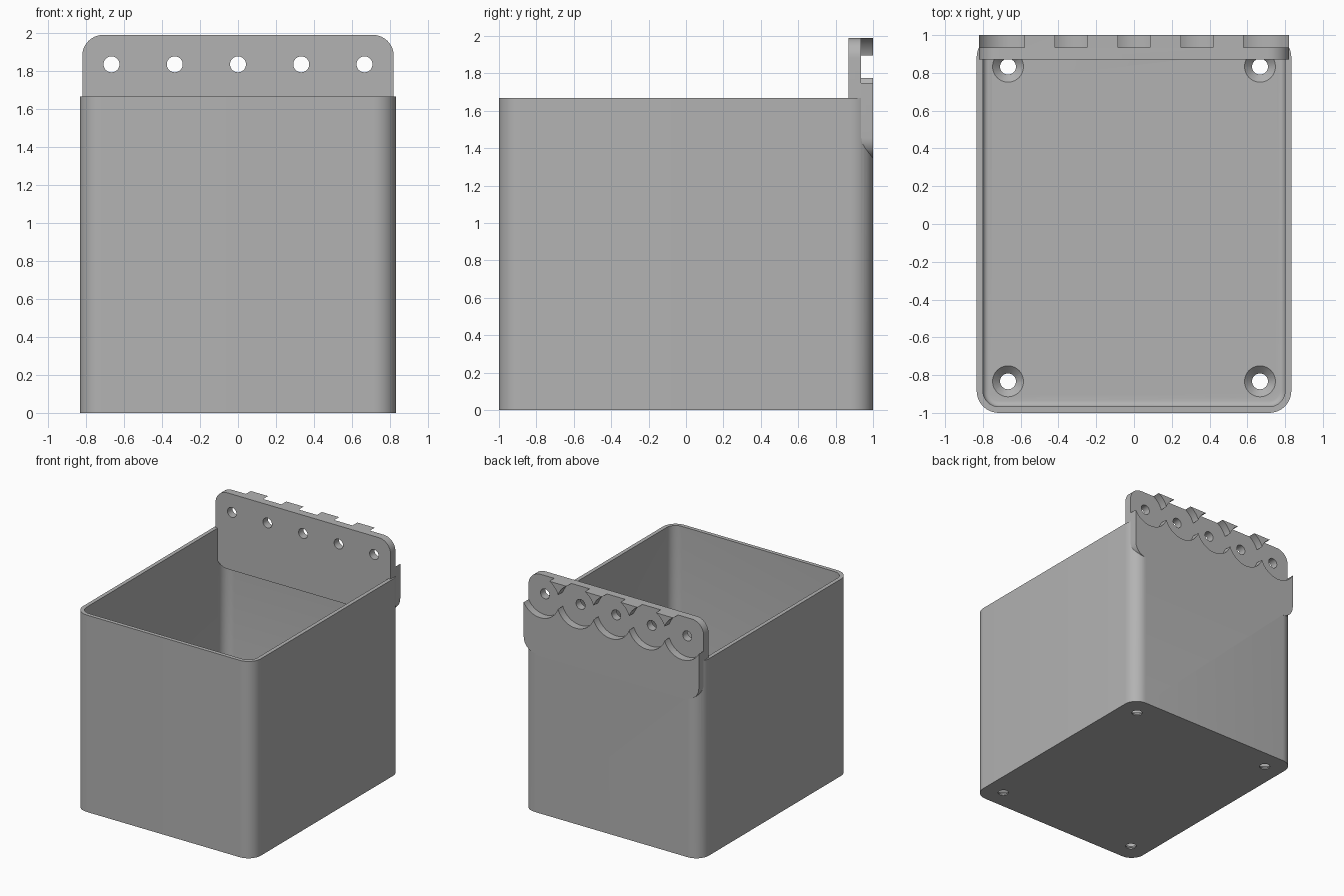
import bpy, bmesh
from math import sin, cos, pi, radians
from mathutils import Matrix, Vector

if "Cube" in bpy.data.objects:
    bpy.data.objects.remove(bpy.data.objects["Cube"], do_unlink=True)

grey = bpy.data.materials.new("plain_grey")
grey.use_nodes = True
colour = (0.45, 0.45, 0.45, 1)
grey.diffuse_color = colour
grey.node_tree.nodes["Principled BSDF"].inputs["Base Color"].default_value = colour

# Main sizes
HALF_X, HALF_Y, RIM = 0.833, 1.0, 1.667
WALL, FLOOR, CORNER = 0.033, 0.05, 0.117
PLATE_X, PLATE_FRONT, PLATE_LOW, PLATE_TOP = 0.82, 0.87, 1.345, 1.99
HOLE_Z, PITCH, POCKET_FLOOR = 1.835, 0.333, 0.935
UPRIGHT = Matrix.Rotation(radians(90), 4, "X")


def finish(bm, name):
    bmesh.ops.recalc_face_normals(bm, faces=bm.faces)
    mesh = bpy.data.meshes.new(name)
    bm.to_mesh(mesh)
    bm.free()
    mesh.materials.append(grey)
    ob = bpy.data.objects.new(name, mesh)
    bpy.context.collection.objects.link(ob)
    return ob


def rounded_block(name, hx, hy, radius, low, high, fillet=0, matrix=Matrix()):
    """Rounded rectangle extruded along z, with an optional filleted lower rim."""
    bm = bmesh.new()
    steps, verts = 10, []
    for quarter, (sx, sy) in enumerate([(1, 1), (-1, 1), (-1, -1), (1, -1)]):
        for i in range(steps + 1):
            a = (quarter + i / steps) * pi / 2
            verts.append(bm.verts.new((sx * (hx - radius) + radius * cos(a),
                                       sy * (hy - radius) + radius * sin(a), low)))
    base = bm.faces.new(verts)
    top = bmesh.ops.extrude_face_region(bm, geom=[base], use_keep_orig=True)["geom"]
    bmesh.ops.translate(bm, vec=(0, 0, high - low),
                        verts=[v for v in top if isinstance(v, bmesh.types.BMVert)])
    if fillet:
        rim = [e for e in bm.edges if all(abs(v.co.z - low) < 1e-5 for v in e.verts)]
        bmesh.ops.bevel(bm, geom=rim, offset=fillet, segments=4, profile=0.5, affect="EDGES")
    bmesh.ops.transform(bm, matrix=matrix, verts=bm.verts)
    return finish(bm, name)


def cone(name, r1, r2, depth, centre, turn=Matrix(), sides=48):
    bm = bmesh.new()
    bmesh.ops.create_cone(bm, cap_ends=True, segments=sides, radius1=r1, radius2=r2,
                          depth=depth, matrix=Matrix.Translation(Vector(centre)) @ turn)
    return finish(bm, name)


def combine(target, other, operation):
    mod = target.modifiers.new(operation.lower(), "BOOLEAN")
    mod.object, mod.operation, mod.solver = other, operation, "EXACT"
    bpy.context.view_layer.objects.active = target
    bpy.ops.object.modifier_apply(modifier=mod.name)
    bpy.data.objects.remove(other, do_unlink=True)


# Open bin with thin walls and a filleted inner floor
storage_bin = rounded_block("storage_bin", HALF_X, HALF_Y, CORNER, 0, RIM)
combine(storage_bin, rounded_block("cavity", HALF_X - WALL, HALF_Y - WALL, CORNER - WALL,
                                   FLOOR, RIM + 0.2, fillet=0.03), "DIFFERENCE")

# Countersunk screw holes in the floor
for x in (-0.667, 0.667):
    for y in (-0.833, 0.833):
        combine(storage_bin, cone("screw_hole", 0.042, 0.042, 0.4, (x, y, 0), sides=32),
                "DIFFERENCE")
        combine(storage_bin, cone("countersink", 0.04, 0.084, 0.044, (x, y, FLOOR - 0.02),
                                  sides=32), "DIFFERENCE")

# Hanging plate across the back, flush with the outer wall
middle = (PLATE_LOW + PLATE_TOP) / 2
plate = rounded_block("hanging_plate", PLATE_X, (PLATE_TOP - PLATE_LOW) / 2, 0.11,
                      -HALF_Y, -PLATE_FRONT,
                      matrix=Matrix.Translation((0, 0, middle)) @ UPRIGHT)
combine(storage_bin, plate, "UNION")

# Overlapping round pockets and through holes along the plate
for i in range(-2, 3):
    x = i * PITCH
    combine(storage_bin, cone("pocket", 0.177, 0.177, 0.2,
                              (x, POCKET_FLOOR + 0.1, HOLE_Z), UPRIGHT, 64), "DIFFERENCE")
    combine(storage_bin, cone("peg_hole", 0.042, 0.042, 0.6,
                              (x, PLATE_FRONT, HOLE_Z), UPRIGHT, 32), "DIFFERENCE")

bpy.ops.object.select_all(action="DESELECT")
storage_bin.select_set(True)
bpy.context.view_layer.objects.active = storage_bin
bpy.ops.object.shade_smooth_by_angle(angle=radians(30))
